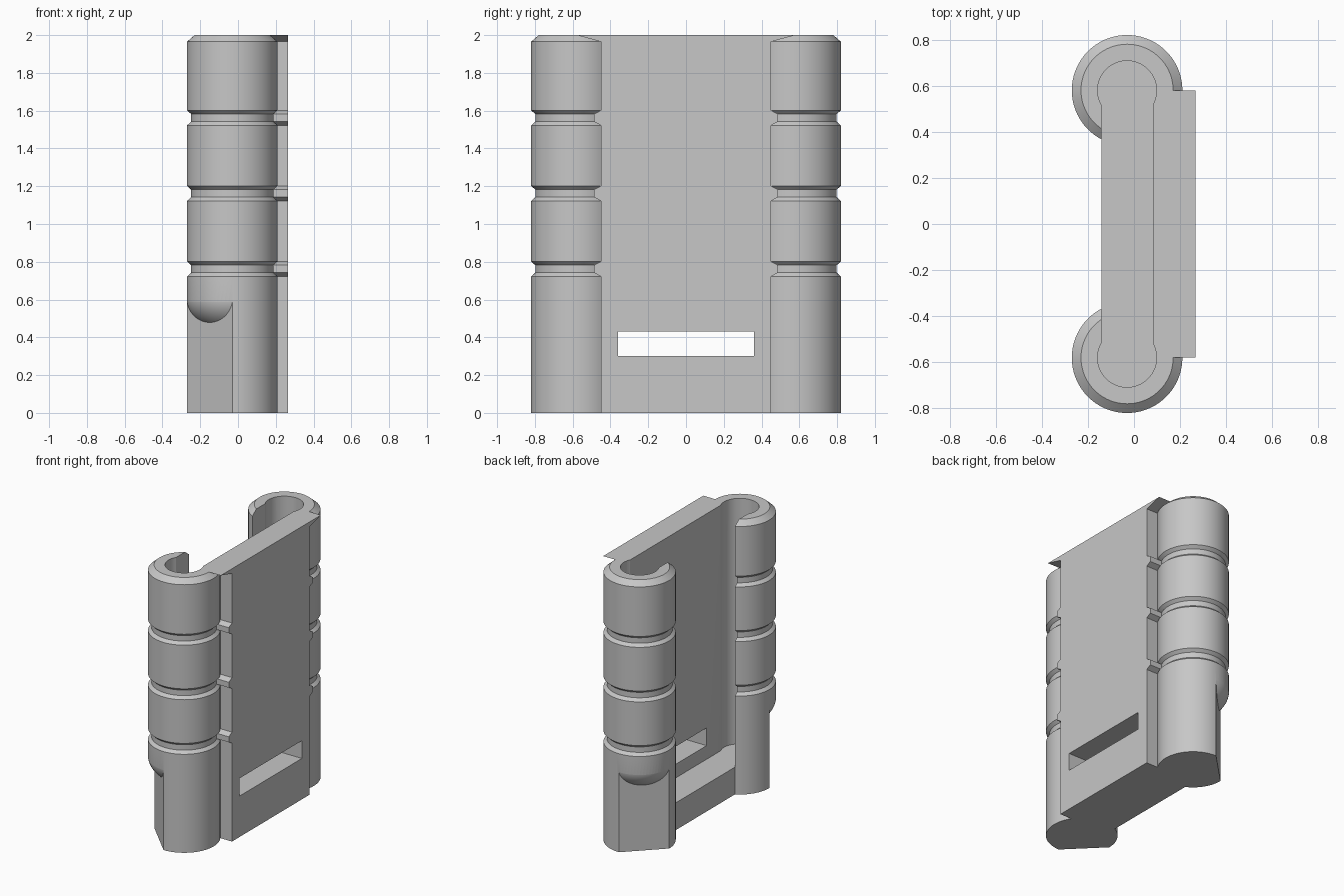
import bpy, bmesh, math
from mathutils import Matrix, Vector

AXIS_X, AXIS_Y = -0.03, 0.58      # column axis, mirrored in y
RADIUS, HEIGHT, FLOOR = 0.24, 2.0, 0.2
FLAT_TOP = 0.61
GROOVES = (0.762, 1.162, 1.562)

if "Cube" in bpy.data.objects:
    bpy.data.objects.remove(bpy.data.objects["Cube"])

grey = bpy.data.materials.new("plain grey")
grey.use_nodes = True
colour = (0.57, 0.57, 0.57, 1)
grey.diffuse_color = colour
grey.node_tree.nodes["Principled BSDF"].inputs["Base Color"].default_value = colour


def make(name, bm):
    bmesh.ops.recalc_face_normals(bm, faces=bm.faces)
    mesh = bpy.data.meshes.new(name)
    bm.to_mesh(mesh)
    bm.free()
    obj = bpy.data.objects.new(name, mesh)
    bpy.context.collection.objects.link(obj)
    mesh.materials.append(grey)
    return obj


def box(name, low, high):
    low, high = Vector(low), Vector(high)
    bm = bmesh.new()
    bmesh.ops.create_cube(bm, size=1, matrix=Matrix.Translation((low + high) / 2)
                          @ Matrix.Diagonal((*(high - low), 1)))
    return make(name, bm)


def prism(name, outline, direction):
    """Extrude a closed outline along a direction."""
    bm = bmesh.new()
    face = bm.faces.new([bm.verts.new(p) for p in outline])
    extruded = bmesh.ops.extrude_face_region(bm, geom=[face], use_keep_orig=True)["geom"]
    bmesh.ops.translate(bm, vec=direction,
                        verts=[v for v in extruded if isinstance(v, bmesh.types.BMVert)])
    return make(name, bm)


def combine(target, tool, operation):
    """Apply a boolean and discard the tool."""
    mod = target.modifiers.new(operation.lower(), "BOOLEAN")
    mod.operation, mod.object, mod.solver = operation, tool, "EXACT"
    bpy.context.view_layer.objects.active = target
    bpy.ops.object.modifier_apply(modifier=mod.name)
    bpy.data.objects.remove(tool)


def edge_profile(full, groove, top):
    """Points from bottom to top, stepping in at each groove."""
    points = [(full, 0)]
    for z in GROOVES:
        points += [(full, z - 0.04), (groove, z - 0.02), (groove, z + 0.02), (full, z + 0.04)]
    return points + [(full, HEIGHT - 0.035), (top, HEIGHT)]


def column(name, side):
    # Turned post with grooves and a bevelled top
    bm = bmesh.new()
    profile = [(0, 0)] + edge_profile(RADIUS, 0.218, 0.2) + [(0, HEIGHT)]
    verts = [bm.verts.new((r, 0, z)) for r, z in profile]
    edges = [bm.edges.new(pair) for pair in zip(verts, verts[1:])]
    bmesh.ops.spin(bm, geom=verts + edges, cent=(0, 0, 0), axis=(0, 0, 1),
                   angle=math.tau, steps=72)
    bmesh.ops.remove_doubles(bm, verts=bm.verts, dist=0.0001)
    bmesh.ops.translate(bm, verts=bm.verts, vec=(AXIS_X, side * AXIS_Y, 0))
    post = make(name, bm)

    # Diagonal flat on the outer corner, rounded off at its upper end
    chord = RADIUS * math.sqrt(0.5)
    flat = box("flat_cutter", (chord, -0.4, -0.1), (0.5, 0.4, FLAT_TOP))
    flat.data.transform(Matrix.Translation((AXIS_X, side * AXIS_Y, 0))
                        @ Matrix.Rotation(side * math.radians(135), 4, "Z"))
    bm = bmesh.new()
    bmesh.ops.create_uvsphere(bm, u_segments=72, v_segments=48, radius=1,
                              matrix=Matrix.Translation((AXIS_X, side * AXIS_Y, FLAT_TOP))
                              @ Matrix.Diagonal((0.242, 0.242, 0.184, 1)))
    combine(flat, make("round_cutter", bm), "DIFFERENCE")
    combine(post, flat, "DIFFERENCE")
    return post


# Plate whose side edges flare out into the grooves and at the top
half = edge_profile(0.45, 0.487, 0.58)
outline = half + [(-y, z) for y, z in reversed(half)]
body = prism("clip_body", [(0.05, y, z) for y, z in outline], (0.216, 0, 0))

# Base block, hollowed below by the channel, and the two posts
combine(body, box("base", (-0.14, -0.57, 0), (0.15, 0.57, FLOOR + 0.05)), "UNION")
for side in (-1, 1):
    combine(body, column("post", side), "UNION")

# Open channel with round ends, closed by the floor
BORE, INNER, OUTER = 0.128, 0.115, 0.1105
start, end = -math.acos(INNER / BORE), math.pi + math.acos(OUTER / BORE)
arc = [start + (end - start) * i / 40 for i in range(41)]
bore = [(AXIS_X + BORE * math.cos(a), AXIS_Y + BORE * math.sin(a)) for a in arc]
stadium = bore + [(x, -y) for x, y in reversed(bore)]
combine(body, prism("channel_cutter", [(x, y, FLOOR) for x, y in stadium], (0, 0, 2)),
        "DIFFERENCE")

# Strap slot through the plate
combine(body, box("slot_cutter", (0, -0.36, 0.3), (0.4, 0.36, 0.43)), "DIFFERENCE")

bpy.ops.object.select_all(action="DESELECT")
body.select_set(True)
bpy.context.view_layer.objects.active = body
bpy.ops.object.shade_smooth_by_angle(angle=math.radians(25))
